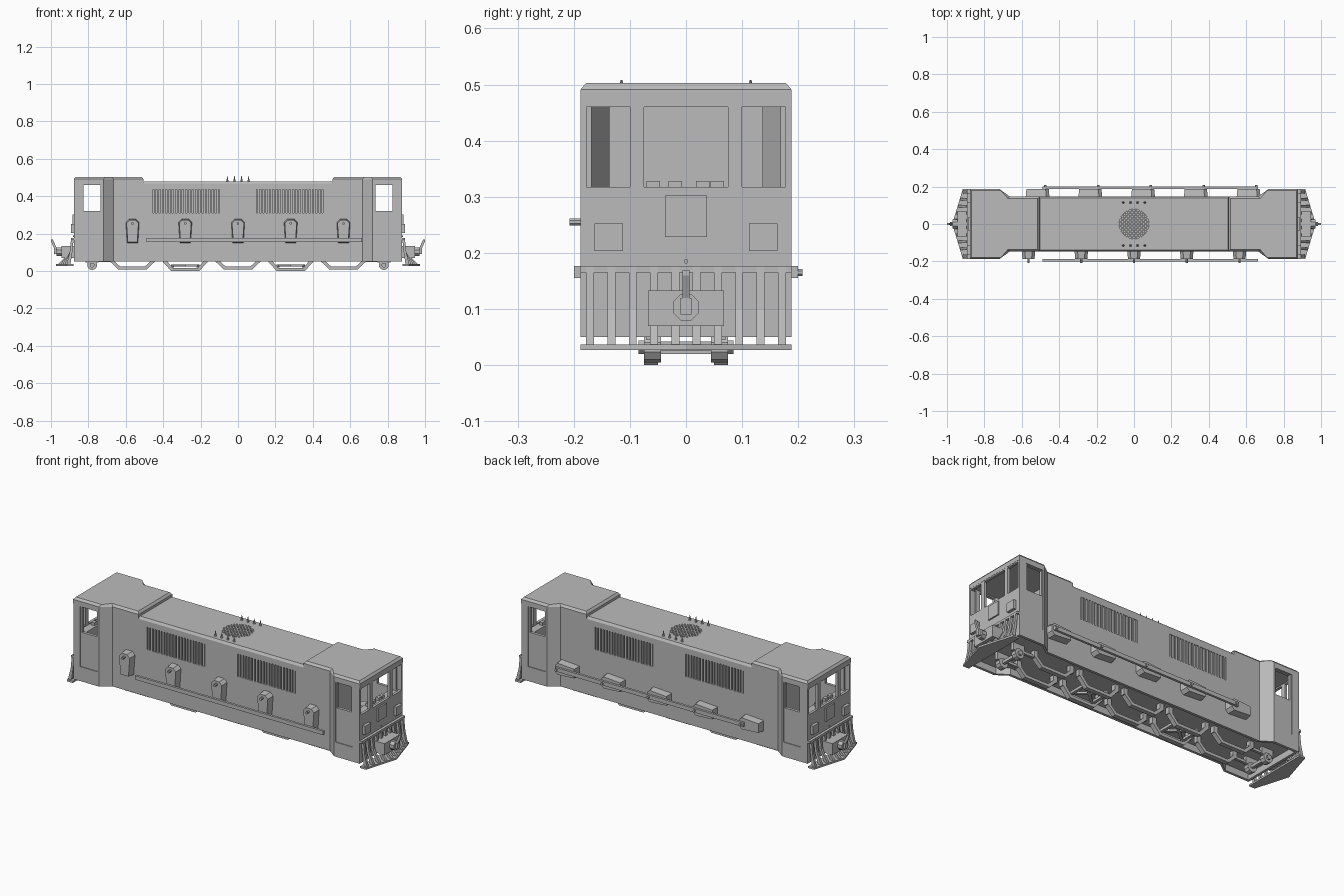
import bpy, bmesh, math
from mathutils import Vector

if "Cube" in bpy.data.objects:
    bpy.data.objects.remove(bpy.data.objects["Cube"])

paint = bpy.data.materials.new("plain_grey")
paint.use_nodes = True
GREY = (0.5, 0.5, 0.5, 1)
paint.diffuse_color = GREY
paint.node_tree.nodes["Principled BSDF"].inputs["Base Color"].default_value = GREY


def prism(name, pts, lo, hi, axis="z", shrink=0.0):
    """Extrude a 2D outline along an axis; shrink pulls the far end inwards."""
    place = {"x": lambda a, b, h: (h, a, b),
             "y": lambda a, b, h: (a, h, b),
             "z": lambda a, b, h: (a, b, h)}[axis]
    ca = (min(p[0] for p in pts) + max(p[0] for p in pts)) / 2
    cb = (min(p[1] for p in pts) + max(p[1] for p in pts)) / 2

    def inward(v, c):
        return v - math.copysign(min(shrink, abs(v - c)), v - c)

    bm = bmesh.new()
    low = [bm.verts.new(place(a, b, lo)) for a, b in pts]
    top = [bm.verts.new(place(inward(a, ca), inward(b, cb), hi)) for a, b in pts]
    bm.faces.new(low)
    bm.faces.new(top)
    n = len(pts)
    for i in range(n):
        j = (i + 1) % n
        bm.faces.new((low[i], low[j], top[j], top[i]))
    bmesh.ops.recalc_face_normals(bm, faces=bm.faces)
    mesh = bpy.data.meshes.new(name)
    bm.to_mesh(mesh)
    bm.free()
    mesh.materials.append(paint)
    ob = bpy.data.objects.new(name, mesh)
    bpy.context.collection.objects.link(ob)
    return ob


def box(name, x, y, z):
    return prism(name, [(x[0], y[0]), (x[1], y[0]), (x[1], y[1]), (x[0], y[1])], *z)


def disc(name, ca, cb, r, lo, hi, axis, sides=8, shrink=0.0):
    turn = math.pi / sides
    pts = [(ca + r * math.cos(turn + i * math.tau / sides),
            cb + r * math.sin(turn + i * math.tau / sides)) for i in range(sides)]
    return prism(name, pts, lo, hi, axis, shrink)


def strut(name, a, b, width, height):
    """Square bar between two points."""
    a, b = Vector(a), Vector(b)
    ob = box(name, (0, (b - a).length), (-width / 2, width / 2), (-height / 2, height / 2))
    ob.rotation_euler = (b - a).to_track_quat("X", "Z").to_euler()
    ob.location = a
    return ob


def cut(target, cutters):
    for c in cutters:
        c.hide_render = True
        mod = target.modifiers.new("cut", "BOOLEAN")
        mod.operation, mod.solver, mod.object = "DIFFERENCE", "EXACT", c
    bpy.context.view_layer.update()
    done = target.evaluated_get(bpy.context.evaluated_depsgraph_get())
    mesh = bpy.data.meshes.new_from_object(done)
    target.modifiers.clear()
    target.data = mesh
    for c in cutters:
        bpy.data.objects.remove(c)


def both(half):
    """Mirror an outline across y = 0."""
    return half + [(x, -y) for x, y in reversed(half)]


def hull_plan(end, wide, narrow):
    half = [(-end, wide), (-0.72, wide), (-0.665, narrow)]
    return both(half + [(-x, y) for x, y in reversed(half)])


# Main body shell, opened below and at the cabs
TOP = 0.467
body = prism("body", hull_plan(0.877, 0.188, 0.147), 0.05, TOP)
holes = [prism("floor_cutter", hull_plan(0.863, 0.174, 0.133), 0.03, 0.085)]
for s in (-1, 1):
    inside = [(0.863, 0.168), (0.725, 0.168), (0.67, 0.136), (0.62, 0.136)]
    holes.append(prism("cab_cutter", [(s * x, y) for x, y in both(inside)], 0.1, 0.49))
    holes.append(box("side_window_cutter", (s * 0.735, s * 0.825), (-0.3, 0.3), (0.32, 0.46)))
    for y0, y1 in ((-0.177, -0.1), (-0.075, 0.075), (0.1, 0.177)):
        holes.append(box("end_window_cutter", (s * 0.85, s * 0.95), (y0, y1), (0.317, 0.46)))
    for t in (-1, 1):
        holes.append(box("door_cutter", (s * 0.729, s * 0.835), (t * 0.184, t * 0.25), (0.13, 0.463)))
        holes.append(box("louvre_cutter", (s * 0.1, s * 0.455), (t * 0.134, t * 0.2), (0.31, 0.435)))
cut(body, holes)

# Middle roof with round fan grille
mid_roof = prism("middle_roof", both([(-0.51, 0.147), (0.51, 0.147)]), TOP, 0.48, "z", 0.008)
cut(mid_roof, [disc("fan_cutter", 0, 0, 0.08, 0.471, 0.5, "z", 24)])
for i in range(-5, 6):
    d = i * 0.0145
    h = math.sqrt(0.08 ** 2 - d * d)
    for t in (-1, 1):
        u, v = Vector((1, t, 0)).normalized(), Vector((-t, 1, 0)).normalized()
        mid = v * d + Vector((0, 0, 0.476))
        strut("fan_grille_bar", mid - u * h, mid + u * h, 0.006, 0.007)
for i in range(4):
    for t in (-1, 1):
        disc("roof_insulator", -0.057 + i * 0.038, t * 0.115, 0.007, 0.479, 0.492, "z", 8, 0.003)
        disc("roof_insulator_tip", -0.057 + i * 0.038, t * 0.115, 0.004, 0.49, 0.508, "z", 6, 0.002)

for s in (-1, 1):
    # Cab roof
    plan = [(s * x, y) for x, y in both([(0.878, 0.188), (0.72, 0.188), (0.665, 0.147), (0.505, 0.147)])]
    prism("cab_roof", plan, TOP, 0.491)
    prism("cab_roof_top", plan, 0.491, 0.503, "z", 0.01)

    # Cab desk and controls
    box("cab_desk", (s * 0.82, s * 0.862), (-0.166, 0.166), (0.1, 0.312))
    for y in (-0.058, -0.019, 0.03, 0.056):
        box("desk_control", (s * 0.83, s * 0.85), (y - 0.012, y + 0.012), (0.311, 0.328))
    disc("cab_seat", s * 0.73, 0.06, 0.03, 0.1, 0.25, "z", 12)

    # End panels and lamps
    box("end_panel", (s * 0.876, s * 0.885), (-0.037, 0.037), (0.228, 0.302))
    disc("end_socket", 0, 0.185, 0.004, s * 0.876, s * 0.882, "x", 8)
    for t in (-1, 1):
        box("end_lamp", (s * 0.876, s * 0.893), (t * 0.112, t * 0.163), (0.203, 0.252))

    # Slatted guard with pointed foot plate
    prism("guard_foot", [(s * x, y) for x, y in
          ((0.88, 0.188), (0.915, 0.188), (0.972, 0), (0.915, -0.188), (0.88, -0.188))], 0.027, 0.037)
    box("guard_rail", (s * 0.876, s * 0.892), (-0.188, 0.188), (0.165, 0.177))
    for i in range(10):
        y = (i - 4.5) * 0.038
        foot = 0.967 - abs(y) * 0.3
        side = [(0.878, 0.177), (0.892, 0.177), (0.9, 0.1), (foot, 0.036), (foot - 0.02, 0.036), (0.886, 0.1)]
        prism("guard_slat", [(s * a, b) for a, b in side], y - 0.007, y + 0.007, "y")

    # Coupler
    box("coupler_block", (s * 0.876, s * 0.945), (-0.068, 0.068), (0.07, 0.133))
    disc("coupler_buffer", 0, 0.103, 0.025, s * 0.944, s * 0.97, "x", 8)
    box("coupler_shank", (s * 0.965, s * 0.985), (-0.01, 0.01), (0.09, 0.12))
    prism("coupler_hook", [(s * a, b) for a, b in
          ((0.965, 0.113), (0.98, 0.113), (1.0, 0.16), (1.0, 0.169), (0.99, 0.169))], -0.006, 0.006, "y")

    # Guide wheels under the cabs
    for t in (-1, 1):
        disc("guide_wheel", s * 0.78, 0.032, 0.027, t * 0.045, t * 0.075, "y", 10)
        disc("wheel_hub", s * 0.78, 0.032, 0.013, t * 0.07, t * 0.085, "y", 8)
        box("wheel_hanger", (s * 0.745, s * 0.815), (t * 0.05, t * 0.07), (0.045, 0.09))
        strut("wheel_arm", (s * 0.78, t * 0.06, 0.055), (s * 0.66, t * 0.06, 0.055), 0.014, 0.014)
    box("wheel_axle", (s * 0.772, s * 0.788), (-0.05, 0.05), (0.026, 0.042))

    # Louvre slats
    for t in (-1, 1):
        for i in range(20):
            x = s * (0.109 + i * 0.0177)
            box("louvre_slat", (x - 0.005, x + 0.005), (t * 0.133, t * 0.146), (0.31, 0.435))

# Side fittings: upright in front, laid over sideways at the back
outline = [(-0.029, -0.015), (0.029, -0.015), (0.036, 0.095), (0.02, 0.112), (-0.02, 0.112), (-0.036, 0.095)]
for i in range(-2, 3):
    cx = i * 0.282
    for t in (-1, 1):
        pts = [(u, v) if t < 0 else (v, -u) for u, v in outline]
        ku, kv = (0, 0.09) if t < 0 else (0.09, 0)
        prism("side_fitting", [(cx + u, 0.165 + v) for u, v in pts], t * 0.146, t * 0.188, "y", 0.004)
        disc("fitting_knob", cx + ku, 0.165 + kv, 0.007, t * 0.187, t * 0.208, "y", 8)

    # Underframe trapezoid hangers
    low = 0.0 if i % 2 else 0.008
    truss = [(-0.125, 0.055), (-0.075, low), (0.075, low), (0.125, 0.055),
             (0.1, 0.055), (0.066, low + 0.016), (-0.066, low + 0.016), (-0.1, 0.055)]
    for t in (-1, 1):
        prism("hanger_truss", [(cx + a, b) for a, b in truss], t * 0.05, t * 0.075, "y")
        for e in (-1, 1):
            box("hanger_post", (cx + e * 0.1, cx + e * 0.125), (t * 0.05, t * 0.075), (0.05, 0.09))
        if i % 2:
            strut("cross_brace", (cx - 0.07, t * 0.06, 0.03), (cx + 0.07, -t * 0.06, 0.03), 0.014, 0.012)
            box("cross_bar", (cx + t * 0.06, cx + t * 0.075), (-0.055, 0.055), (0.02, 0.034))
for t in (-1, 1):
    box("side_bar", (-0.49, 0.662), (t * 0.187, t * 0.2), (0.155, 0.177))
